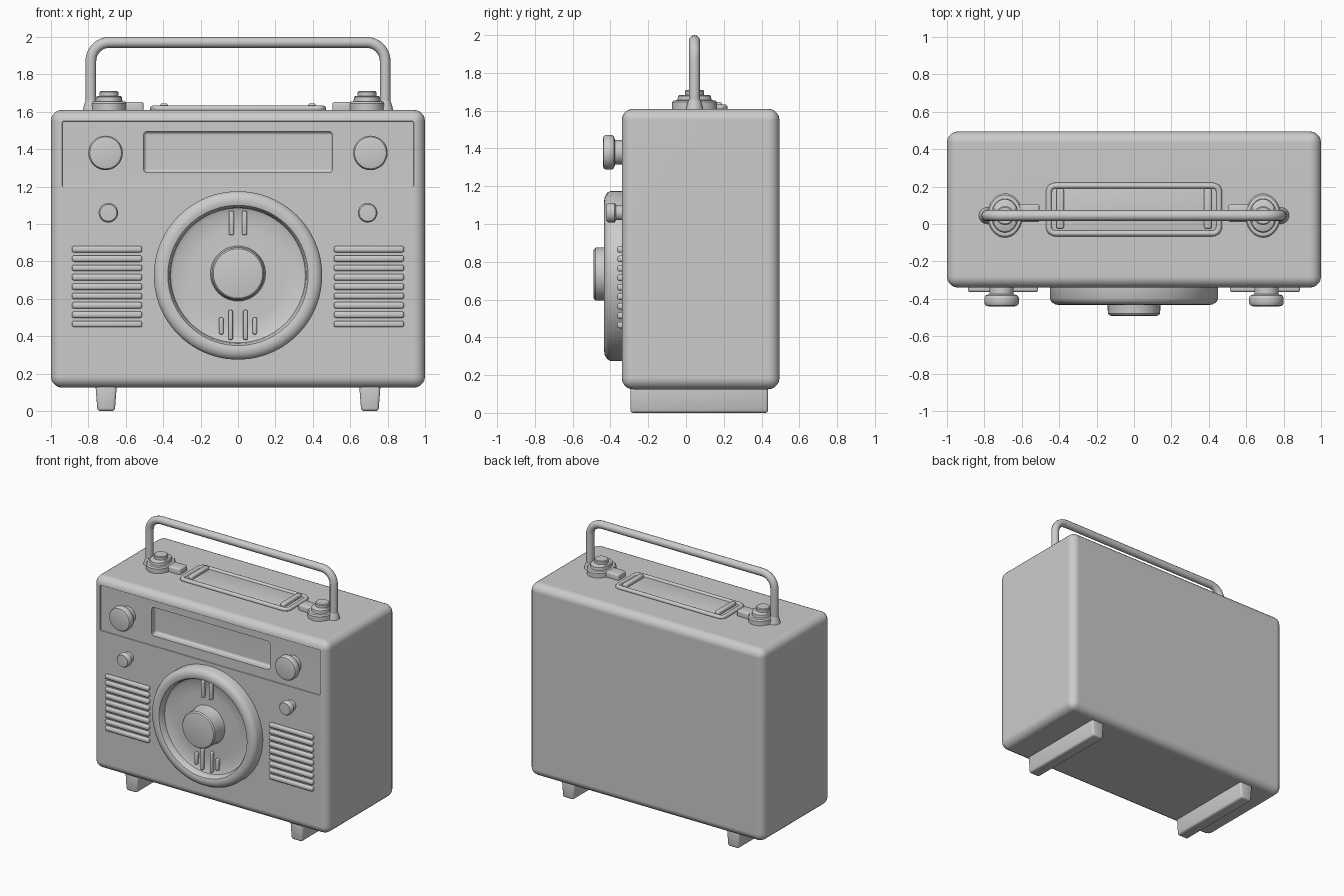
import bpy, bmesh, math
from mathutils import Matrix, Vector

cube = bpy.data.objects.get("Cube")
if cube:
    bpy.data.objects.remove(cube, do_unlink=True)

grey = bpy.data.materials.new("plain grey")
grey.use_nodes = True
colour = (0.6, 0.6, 0.6, 1)
grey.diffuse_color = colour
grey.node_tree.nodes["Principled BSDF"].inputs["Base Color"].default_value = colour


def finish(ob, angle=35):
    bpy.ops.object.select_all(action='DESELECT')
    ob.select_set(True)
    bpy.context.view_layer.objects.active = ob
    bpy.ops.object.shade_smooth_by_angle(angle=math.radians(angle))


def add(name, bm):
    bmesh.ops.recalc_face_normals(bm, faces=bm.faces)
    me = bpy.data.meshes.new(name)
    bm.to_mesh(me)
    bm.free()
    me.materials.append(grey)
    ob = bpy.data.objects.new(name, me)
    bpy.context.collection.objects.link(ob)
    finish(ob)
    return ob


def box(name, lo, hi, bevel=0.01, segments=3, taper=1.0):
    """Rounded box between two corners; taper narrows the bottom in x."""
    lo, hi = Vector(lo), Vector(hi)
    bm = bmesh.new()
    bmesh.ops.create_cube(bm, size=1)
    mid, size = (lo + hi) / 2, hi - lo
    for v in bm.verts:
        k = taper if v.co.z < 0 else 1
        v.co = Vector((v.co.x * size.x * k, v.co.y * size.y, v.co.z * size.z)) + mid
    if bevel:
        bmesh.ops.bevel(bm, geom=bm.edges[:], offset=bevel, segments=segments,
                        profile=0.5, affect='EDGES')
    return add(name, bm)


def lathe(name, profile, place, front=True, steps=64, stretch=1.0):
    """Turn (radius, height) points; front parts point towards -y."""
    bm = bmesh.new()
    verts = [bm.verts.new((r, 0, h)) for r, h in profile]
    edges = [bm.edges.new(p) for p in zip(verts, verts[1:])]
    bmesh.ops.spin(bm, geom=verts + edges, cent=(0, 0, 0), axis=(0, 0, 1),
                   angle=math.tau, steps=steps)
    bmesh.ops.remove_doubles(bm, verts=bm.verts, dist=0.0005)
    turn = Matrix.Rotation(math.pi / 2, 4, 'X') if front else Matrix.Diagonal((1, stretch, 1, 1))
    bmesh.ops.transform(bm, matrix=Matrix.Translation(place) @ turn, verts=bm.verts)
    return add(name, bm)


def cut(ob, cutter):
    mod = ob.modifiers.new("cut", 'BOOLEAN')
    mod.operation, mod.object, mod.solver = 'DIFFERENCE', cutter, 'EXACT'
    bpy.context.view_layer.objects.active = ob
    bpy.ops.object.modifier_apply(modifier=mod.name)
    bpy.data.objects.remove(cutter, do_unlink=True)


def tube(name, points, radius, closed=False):
    cu = bpy.data.curves.new(name, 'CURVE')
    cu.dimensions, cu.bevel_depth, cu.bevel_resolution = '3D', radius, 4
    cu.use_fill_caps = True
    sp = cu.splines.new('POLY')
    sp.points.add(len(points) - 1)
    for p, co in zip(sp.points, points):
        p.co = (*co, 1)
    sp.use_cyclic_u = closed
    cu.materials.append(grey)
    ob = bpy.data.objects.new(name, cu)
    bpy.context.collection.objects.link(ob)
    bpy.ops.object.select_all(action='DESELECT')
    ob.select_set(True)
    bpy.context.view_layer.objects.active = ob
    bpy.ops.object.convert(target='MESH')
    finish(bpy.context.object, 45)


def arc(cx, cy, r, start, end, n=8):
    return [(cx + r * math.cos(math.radians(start + (end - start) * i / n)),
             cy + r * math.sin(math.radians(start + (end - start) * i / n)))
            for i in range(n + 1)]


FRONT, TOP, MID = -0.34, 1.61, 0.045

# Case with a shallow upper band and a sunken display window
case = box("case", (-1, FRONT, 0.125), (1, 0.495, TOP), 0.06, 5)
cut(case, box("band_cutter", (-0.94, -0.5, 1.2), (0.94, FRONT + 0.008, 1.55), 0.006, 2))
cut(case, box("window_cutter", (-0.505, -0.6, 1.275), (0.505, FRONT + 0.06, 1.495), 0.02))
finish(case)
case.modifiers.new("even shading", 'WEIGHTED_NORMAL').keep_sharp = True

# Dial ring with its recessed dish, and the centre knob
lathe("dial", [(0.45, -0.02), (0.45, 0.06), (0.44, 0.078), (0.42, 0.09), (0.395, 0.094),
               (0.375, 0.088), (0.365, 0.07), (0.36, 0.04), (0.34, 0.03), (0.25, 0.026),
               (0.16, 0.03), (0, 0.03)], (0, FRONT, 0.725), steps=96)
lathe("dial_knob", [(0.15, 0.02), (0.142, 0.05), (0.14, 0.138), (0.132, 0.148),
                    (0.12, 0.151), (0, 0.151)], (0, FRONT, 0.735))

# Raised slats in the dish
for s in (-1, 1):
    box("dish_slat_top", (s * 0.035 - 0.013, -0.39, 0.94),
        (s * 0.035 + 0.013, -0.35, 1.07), 0.008)
    for x, low, high in ((0.04, 0.38, 0.54), (0.09, 0.41, 0.5)):
        box("dish_slat_bottom", (s * x - 0.012, -0.39, low),
            (s * x + 0.012, -0.35, high), 0.008)

for s, side in ((-1, "right"), (1, "left")):
    # Control knobs
    lathe(side + "_large_knob", [(0.065, -0.03), (0.065, 0.035), (0.085, 0.042), (0.092, 0.052),
                                 (0.092, 0.085), (0.085, 0.096), (0.07, 0.1), (0, 0.1)],
          (s * 0.708, FRONT, 1.38), steps=48)
    lathe(side + "_small_knob", [(0.04, -0.02), (0.04, 0.03), (0.052, 0.038), (0.052, 0.07),
                                 (0.045, 0.08), (0, 0.082)],
          (s * 0.693, FRONT, 1.06), steps=40)

    # Speaker grille slats
    for i in range(9):
        z = 0.465 + i * 0.05
        box(side + "_grille_slat", (s * 0.7 - 0.188, -0.364, z - 0.017),
            (s * 0.7 + 0.188, -0.32, z + 0.017), 0.012)

    # Long foot
    box(side + "_foot", (s * 0.705 - 0.058, -0.295, 0), (s * 0.705 + 0.058, 0.435, 0.15),
        0.015, 3, taper=0.8)

    # Handle mount: stepped boss, button, inner tab and collar
    lathe(side + "_mount", [(0.095, -0.02), (0.095, 0.035), (0.088, 0.044), (0.072, 0.046),
                            (0.07, 0.068), (0.062, 0.074), (0, 0.074)],
          (s * 0.69, MID, TOP), front=False, steps=48, stretch=1.25)
    lathe(side + "_mount_button", [(0.05, 0.06), (0.05, 0.095), (0.044, 0.1), (0, 0.1)],
          (s * 0.69, MID, TOP), front=False, steps=32)
    box(side + "_mount_tab", (s * 0.57 - 0.065, 0.01, 1.59), (s * 0.57 + 0.065, 0.105, 1.653), 0.012)
    lathe(side + "_handle_collar", [(0.046, -0.01), (0.04, 0.02), (0.03, 0.05), (0.026, 0.05)],
          (s * 0.785, MID, TOP), front=False, steps=32)

    # Raised bar at the end of the top plate
    box(side + "_plate_bar", (s * 0.395 - 0.02, -0.025, 1.6), (s * 0.395 + 0.02, 0.19, 1.645), 0.01)

# Top plate and its rounded rim
box("top_plate", (-0.46, -0.055, 1.59), (0.46, 0.21, 1.62), 0.008)
rim = []
for cx, cy, a in ((0.42, 0.17, 0), (-0.42, 0.17, 90), (-0.42, -0.015, 180), (0.42, -0.015, 270)):
    rim += [(x, y, 1.617) for x, y in arc(cx, cy, 0.035, a, a + 90, 5)]
tube("top_plate_rim", rim, 0.016, closed=True)

# Carrying handle
path = [(0.787, 1.58)] + arc(0.687, 1.871, 0.1, 0, 90) + arc(-0.687, 1.871, 0.1, 90, 180) + [(-0.787, 1.58)]
tube("carrying_handle", [(x, MID, z) for x, z in path], 0.029)
